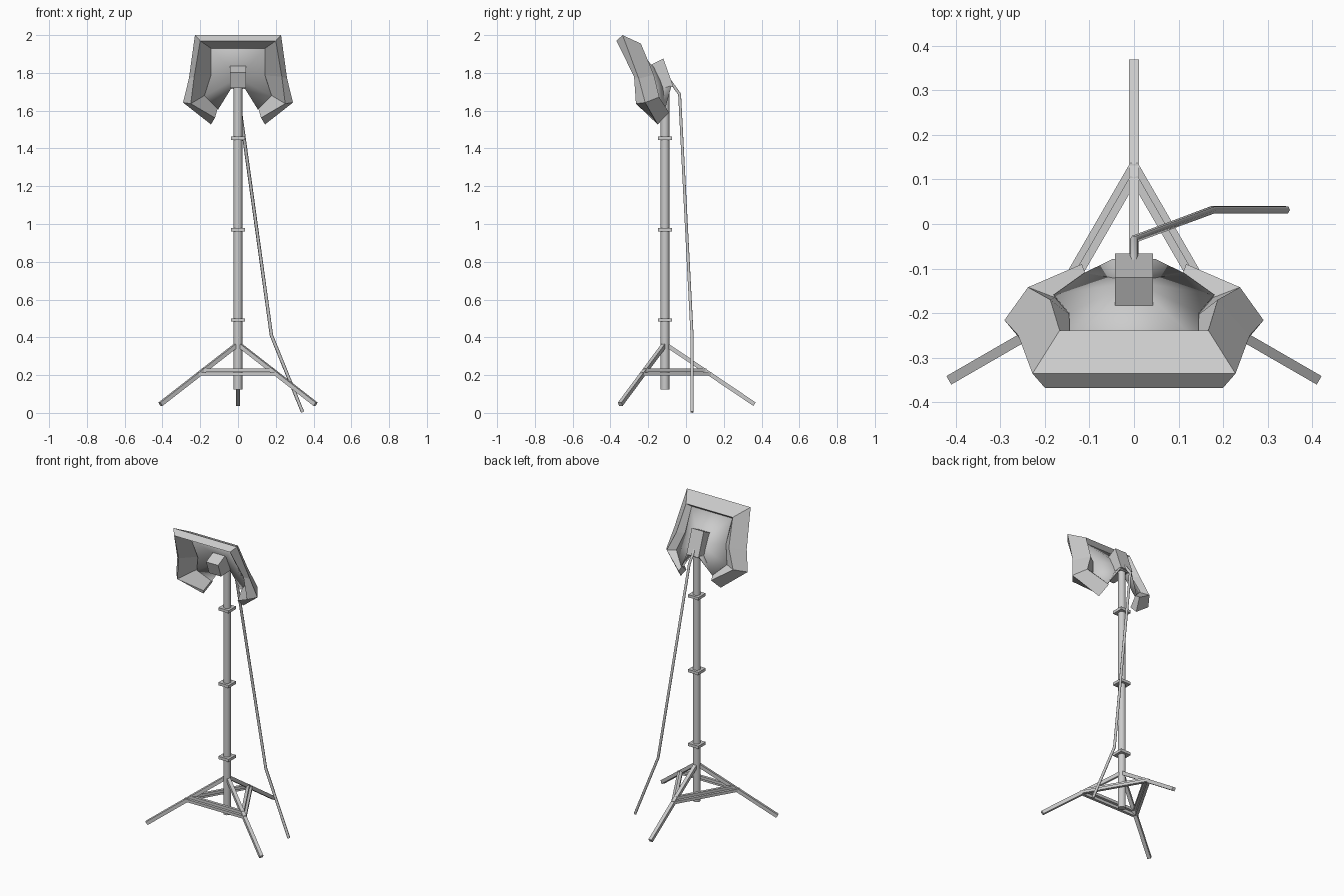
import bpy, bmesh, math
from mathutils import Vector, Matrix

if "Cube" in bpy.data.objects:
    bpy.data.objects.remove(bpy.data.objects["Cube"])

POLE_Y = -0.111


def add_mesh(name, verts, faces):
    bm = bmesh.new()
    vs = [bm.verts.new(v) for v in verts]
    for f in faces:
        bm.faces.new([vs[i] for i in f])
    bmesh.ops.recalc_face_normals(bm, faces=bm.faces)
    me = bpy.data.meshes.new(name)
    bm.to_mesh(me)
    bm.free()
    ob = bpy.data.objects.new(name, me)
    bpy.context.collection.objects.link(ob)
    return ob


def bar(name, p, q, w, h):
    """Rectangular bar between two points."""
    p, q = Vector(p), Vector(q)
    d = q - p
    bpy.ops.mesh.primitive_cube_add(size=1)
    ob = bpy.context.object
    ob.name = name
    ob.data.transform(Matrix.Translation((p + q) / 2)
                      @ d.to_track_quat('Z', 'Y').to_matrix().to_4x4()
                      @ Matrix.Diagonal((w, h, d.length, 1)))
    return ob


def polar(r, a, z):
    return (r * math.cos(a), POLE_Y + r * math.sin(a), z)


# Central pole and its clamp collars
bpy.ops.mesh.primitive_cylinder_add(vertices=12, radius=0.023, depth=1.615,
                                    location=(0, POLE_Y, 0.125 + 1.615 / 2))
bpy.context.object.name = "pole"
bpy.ops.object.shade_smooth_by_angle(angle=math.radians(40))
for z in (0.492, 0.97, 1.455):
    bar("pole_collar", (0, POLE_Y, z - 0.009), (0, POLE_Y, z + 0.009), 0.074, 0.074)

# Three legs with doubled triangular bracing
for i in range(3):
    a = math.radians(90 + 120 * i)
    b = a + math.radians(120)
    bar("leg", polar(0.015, a, 0.355), polar(0.474, a, 0.046), 0.022, 0.022)
    bar("lower_brace", polar(0.245, a, 0.206), polar(0.245, b, 0.206), 0.018, 0.018)
    bar("upper_brace", polar(0.215, a, 0.225), polar(0.215, b, 0.225), 0.018, 0.018)

# Lamp housing: a tilted box tapering towards the front
profile = [(-0.120, 1.876), (-0.265, 1.803), (-0.235, 1.72), (-0.066, 1.725)]
add_mesh("lamp_housing", [(x, y, z) for x in (-0.043, 0.043) for y, z in profile],
         [(0, 1, 2, 3), (4, 5, 6, 7)] +
         [(i, (i + 1) % 4, 4 + (i + 1) % 4, 4 + i) for i in range(4)])


# Reflector: cross-sections of the thick frame at each corner on the right side,
# ordered outer rim, inner rim, inner crease, back crease
sections = [
    [(0.228, -0.336, 2.000), (0.200, -0.368, 1.970), (0.143, -0.270, 1.930), (0.167, -0.239, 1.955)],
    [(0.260, -0.250, 1.770), (0.232, -0.275, 1.780), (0.143, -0.205, 1.787), (0.188, -0.170, 1.790)],
    [(0.291, -0.216, 1.643), (0.250, -0.265, 1.637), (0.178, -0.165, 1.680), (0.238, -0.142, 1.672)],
    [(0.143, -0.150, 1.527), (0.122, -0.178, 1.562), (0.108, -0.115, 1.610), (0.117, -0.090, 1.590)],
]


def mirror(p):
    return (-p[0], p[1], p[2])


ring = [[mirror(p) for p in s] for s in reversed(sections)] + sections
n = len(ring)
faces = [(0, 1, 2, 3), tuple(4 * (n - 1) + k for k in range(4))]
for i in range(n - 1):
    for k in range(4):
        m = (k + 1) % 4
        faces.append((4 * i + k, 4 * i + m, 4 * i + 4 + m, 4 * i + 4 + k))
add_mesh("reflector_frame", [p for s in ring for p in s], faces)

# Reflector back panel: shallow fan spanning the frame's inner crease
neck = (0.043, -0.080, 1.72)
loop = [mirror(neck)] + [s[2] for s in ring] + [neck]
panel = add_mesh("reflector_panel", loop + [(0, -0.135, 1.78)],
                 [(i, i + 1, len(loop)) for i in range(len(loop) - 1)]
                 + [(len(loop) - 1, 0, len(loop))])
sol = panel.modifiers.new("thickness", 'SOLIDIFY')
sol.thickness = 0.014
sol.offset = 0
bpy.ops.object.select_all(action='DESELECT')
panel.select_set(True)
bpy.context.view_layer.objects.active = panel
bpy.ops.object.shade_smooth_by_angle(angle=math.radians(40))

# Power cable hanging from the lamp to the floor
path = [(0, -0.09, 1.765), (0, -0.034, 1.687), (0.177, 0.032, 0.41), (0.342, 0.032, 0.004)]
cu = bpy.data.curves.new("power_cable", 'CURVE')
cu.dimensions = '3D'
cu.bevel_depth = 0.009
cu.bevel_resolution = 1
cu.use_fill_caps = True
sp = cu.splines.new('POLY')
sp.points.add(len(path) - 1)
for pt, co in zip(sp.points, path):
    pt.co = (*co, 1)
bpy.context.collection.objects.link(bpy.data.objects.new("power_cable", cu))
